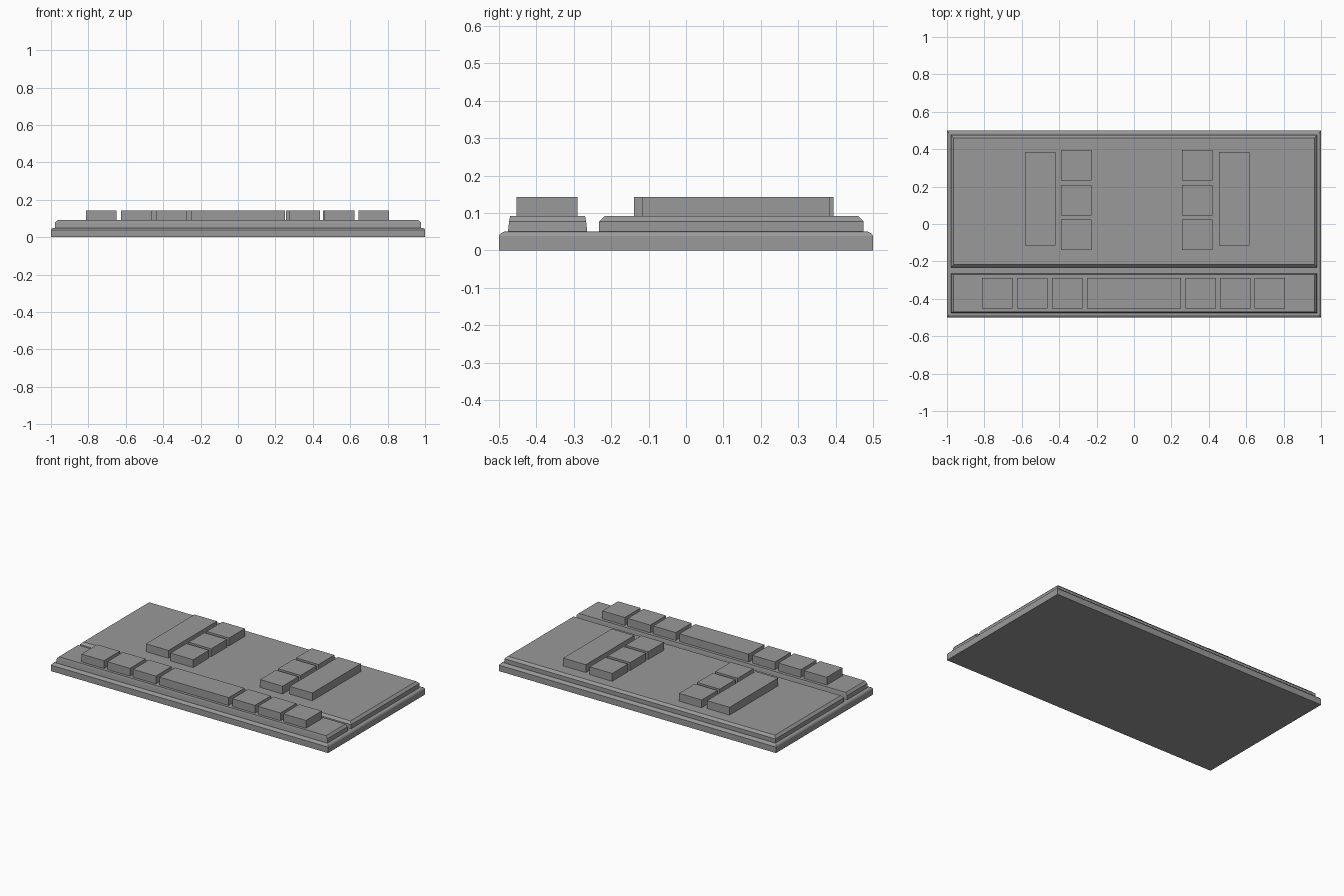
import bpy
import bmesh

old = bpy.data.objects.get("Cube")
if old:
    bpy.data.objects.remove(old, do_unlink=True)

grey = bpy.data.materials.new("mid_grey")
grey.use_nodes = True
COLOUR = (0.32, 0.32, 0.32, 1)
grey.diffuse_color = COLOUR
grey.node_tree.nodes["Principled BSDF"].inputs["Base Color"].default_value = COLOUR


def slab(name, x, y, rings):
    """Stack of rectangles; each ring is (height, x inset, y inset)."""
    bm = bmesh.new()
    loops = []
    for z, dx, dy in rings:
        x0, x1, y0, y1 = x[0] + dx, x[1] - dx, y[0] + dy, y[1] - dy
        loops.append([bm.verts.new((px, py, z)) for px, py in
                      ((x0, y0), (x1, y0), (x1, y1), (x0, y1))])
    bm.faces.new(loops[0][::-1])
    bm.faces.new(loops[-1])
    for low, high in zip(loops, loops[1:]):
        for i in range(4):
            j = (i + 1) % 4
            bm.faces.new((low[i], low[j], high[j], high[i]))
    mesh = bpy.data.meshes.new(name)
    bm.to_mesh(mesh)
    bm.free()
    mesh.materials.append(grey)
    obj = bpy.data.objects.new(name, mesh)
    bpy.context.collection.objects.link(obj)
    return obj


PANEL_TOP, KEY_TOP = 0.092, 0.143


def key(name, cx, cy, width=0.163, depth=0.163):
    slab(name, (cx - width / 2, cx + width / 2), (cy - depth / 2, cy + depth / 2),
         [(PANEL_TOP, 0, 0), (KEY_TOP, 0, 0)])


# Base plate with a softened upper rim
slab("base_plate", (-1, 1), (-0.5, 0.5),
     [(0, 0, 0), (0.039, 0, 0), (0.046, 0.004, 0.005), (0.05, 0.011, 0.014)])

# Raised panels with chamfered tops
slab("main_panel", (-0.979, 0.979), (-0.232, 0.475),
     [(0.05, 0, 0), (0.077, 0, 0), (PANEL_TOP, 0.015, 0.015)])
slab("front_panel", (-0.979, 0.979), (-0.476, -0.264),
     [(0.05, 0, 0), (0.077, 0.002, 0.003), (PANEL_TOP, 0.015, 0.006)])

# Front row: three keys either side of a long bar
for i, cx in enumerate((-0.732, -0.545, -0.358, 0.358, 0.542, 0.726)):
    key(f"front_key_{i + 1}", cx, -0.371)
key("front_bar", 0, -0.371, width=0.5)

# Two clusters: a column of three keys beside a tall bar
for side, key_x, bar_x in (("right", -0.308, -0.502), ("left", 0.338, 0.536)):
    for i in range(3):
        key(f"{side}_key_{i + 1}", key_x, 0.313 - 0.185 * i)
    key(f"{side}_bar", bar_x, 0.134, depth=0.5)
